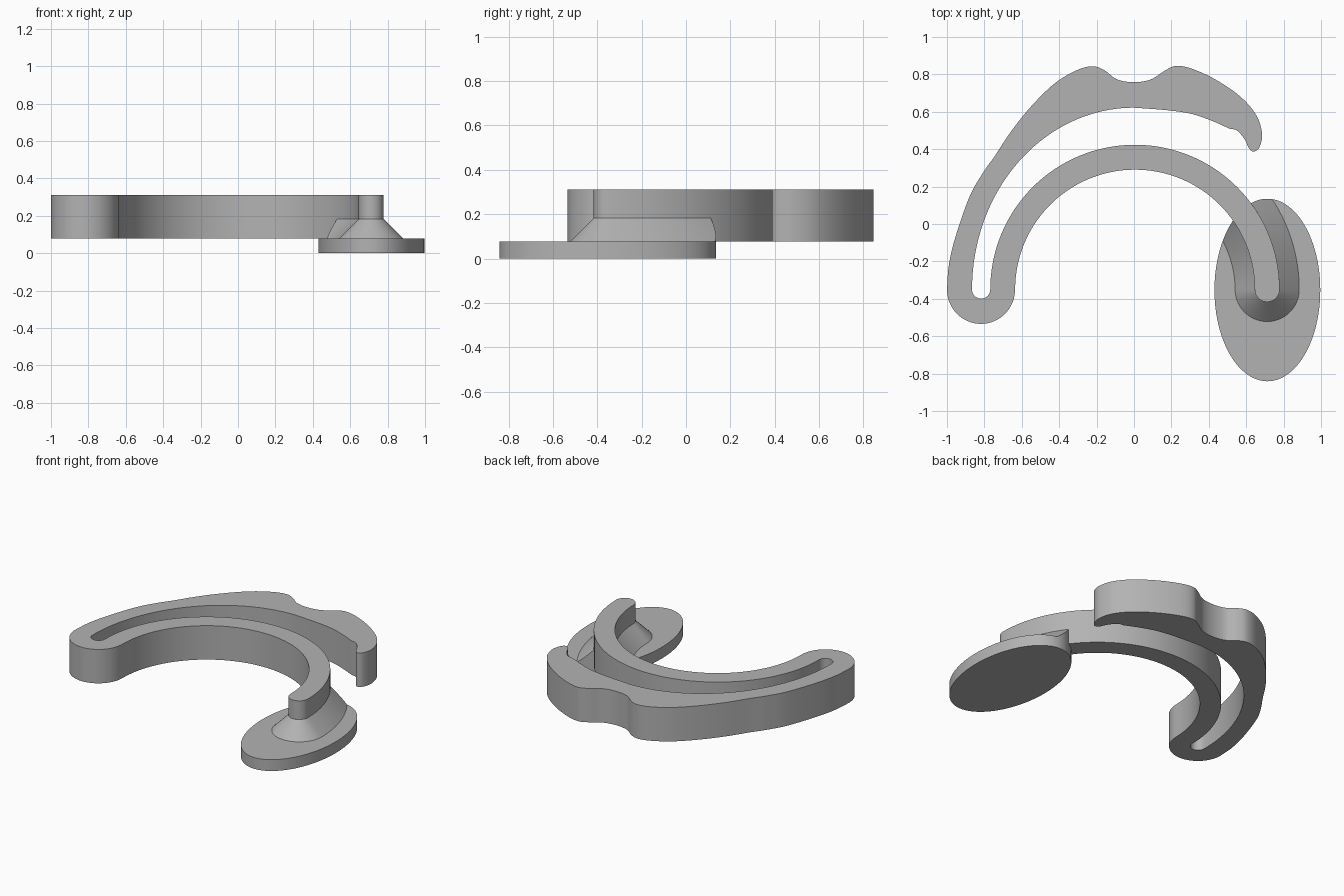
import bpy
import bmesh
from math import sin, cos, pi, radians
from mathutils import Vector

default_cube = bpy.data.objects.get("Cube")
if default_cube:
    bpy.data.objects.remove(default_cube, do_unlink=True)

grey = bpy.data.materials.new("plain grey")
grey.use_nodes = True
grey.diffuse_color = (0.45, 0.45, 0.45, 1)
grey.node_tree.nodes["Principled BSDF"].inputs["Base Color"].default_value = grey.diffuse_color

# Shared dimensions
ARC_X, ARC_Y = 0.005, -0.35
ARM_MID, ARM_HALF = 0.707, 0.0665
BASE_TOP, SUPPORT_TOP, BODY_TOP = 0.078, 0.183, 0.312


def arc(cx, cy, rx, ry, start, end, steps=40):
    """Points along an elliptical arc, angles in degrees."""
    angles = [radians(start + (end - start) * i / steps) for i in range(steps + 1)]
    return [Vector((cx + rx * cos(a), cy + ry * sin(a))) for a in angles]


def spline(points, steps=6):
    """Smooth curve through the given points."""
    p = [Vector(q) for q in points]
    p = [2 * p[0] - p[1]] + p + [2 * p[-1] - p[-2]]
    curve = []
    for a, b, c, d in zip(p, p[1:], p[2:], p[3:]):
        for i in range(steps):
            t = i / steps
            curve.append(0.5 * (2 * b + (c - a) * t + (2 * a - 5 * b + 4 * c - d) * t**2
                                + (3 * b - a - 3 * c + d) * t**3))
    return curve + [p[-2]]


def tidy(points):
    """Drop repeated neighbours from a closed outline."""
    return [p for i, p in enumerate(points) if (p - points[i - 1]).length > 0.0005]


def loft(name, lower, upper, z_low, z_high):
    """Solid between two matching outlines."""
    bm = bmesh.new()
    low = [bm.verts.new((p.x, p.y, z_low)) for p in lower]
    high = [bm.verts.new((p.x, p.y, z_high)) for p in upper]
    bm.faces.new(low[::-1])
    bm.faces.new(high)
    for i in range(len(low)):
        bm.faces.new((low[i - 1], low[i], high[i], high[i - 1]))
    bmesh.ops.recalc_face_normals(bm, faces=bm.faces)
    mesh = bpy.data.meshes.new(name)
    bm.to_mesh(mesh)
    bm.free()
    mesh.materials.append(grey)
    obj = bpy.data.objects.new(name, mesh)
    bpy.context.collection.objects.link(obj)
    return obj


def smooth(obj):
    bpy.ops.object.select_all(action="DESELECT")
    bpy.context.view_layer.objects.active = obj
    obj.select_set(True)
    bpy.ops.object.shade_smooth_by_angle(angle=radians(28))


# Clip body: curved arm, rounded turn and outer band in one outline
arm_inner = arc(ARC_X, ARC_Y, ARM_MID - ARM_HALF, ARM_MID - ARM_HALF, 180, 0, 64)
arm_tip = arc(ARC_X + ARM_MID, ARC_Y, ARM_HALF, ARM_HALF, 180, 360, 20)
arm_outer = arc(ARC_X, ARC_Y, ARM_MID + ARM_HALF, ARM_MID + ARM_HALF, 0, 180, 64)
slot_end = arc(-0.817, ARC_Y, 0.049, 0.049, 0, -180, 16)
band_inner = arc(0, ARC_Y, 0.866, 0.972, 180, 90, 40)
band_underside = spline([(0, 0.622), (0.18, 0.608), (0.31, 0.588), (0.42, 0.55), (0.51, 0.51)])
band_tip = spline([(0.51, 0.51), (0.55, 0.5), (0.59, 0.455), (0.615, 0.405), (0.64, 0.387),
                   (0.67, 0.41), (0.685, 0.48), (0.655, 0.58), (0.57, 0.68), (0.44, 0.77),
                   (0.31, 0.83), (0.225, 0.845), (0.165, 0.82), (0.09, 0.773), (0, 0.758),
                   (-0.09, 0.773), (-0.155, 0.82), (-0.215, 0.843), (-0.3, 0.825),
                   (-0.42, 0.755), (-0.54, 0.64), (-0.65, 0.505), (-0.75, 0.355)])
band_outer = spline([(-0.75, 0.355), (-0.81, 0.27), (-0.88, 0.145), (-0.955, -0.07),
                     (-0.99, -0.22), (-1, -0.35)])
turn = arc(-0.818, ARC_Y, 0.182, 0.184, 180, 360, 32)
outline = tidy(arm_inner + arm_tip + arm_outer + slot_end + band_inner
               + band_underside + band_tip + band_outer + turn)
smooth(loft("clip_body", outline, outline, BASE_TOP, BODY_TOP))

# Oval foot
oval = arc(0.713, -0.353, 0.283, 0.488, 0, 360, 96)[:-1]
smooth(loft("oval_foot", oval, oval, 0, BASE_TOP))


# Flared support under the arm, trimmed to the oval
def arm_end_outline(half):
    inner = arc(ARC_X, ARC_Y, ARM_MID - half, ARM_MID - half, 60, 0, 32)
    tip = arc(ARC_X + ARM_MID, ARC_Y, half, half, 180, 360, 28)
    outer = arc(ARC_X, ARC_Y, ARM_MID + half, ARM_MID + half, 0, 60, 32)
    return inner + tip[1:-1] + outer


FLARE = SUPPORT_TOP - BASE_TOP
support = loft("flared_support", arm_end_outline(ARM_HALF + FLARE),
               arm_end_outline(ARM_HALF), BASE_TOP, SUPPORT_TOP)
cutter = loft("support_trim_cutter", oval, oval, -0.1, 0.5)
cutter.hide_render = True
trim = support.modifiers.new("trim", "BOOLEAN")
trim.operation = "INTERSECT"
trim.solver = "EXACT"
trim.object = cutter
bpy.ops.object.select_all(action="DESELECT")
bpy.context.view_layer.objects.active = support
support.select_set(True)
bpy.ops.object.modifier_apply(modifier=trim.name)
bpy.data.objects.remove(cutter, do_unlink=True)
smooth(support)
